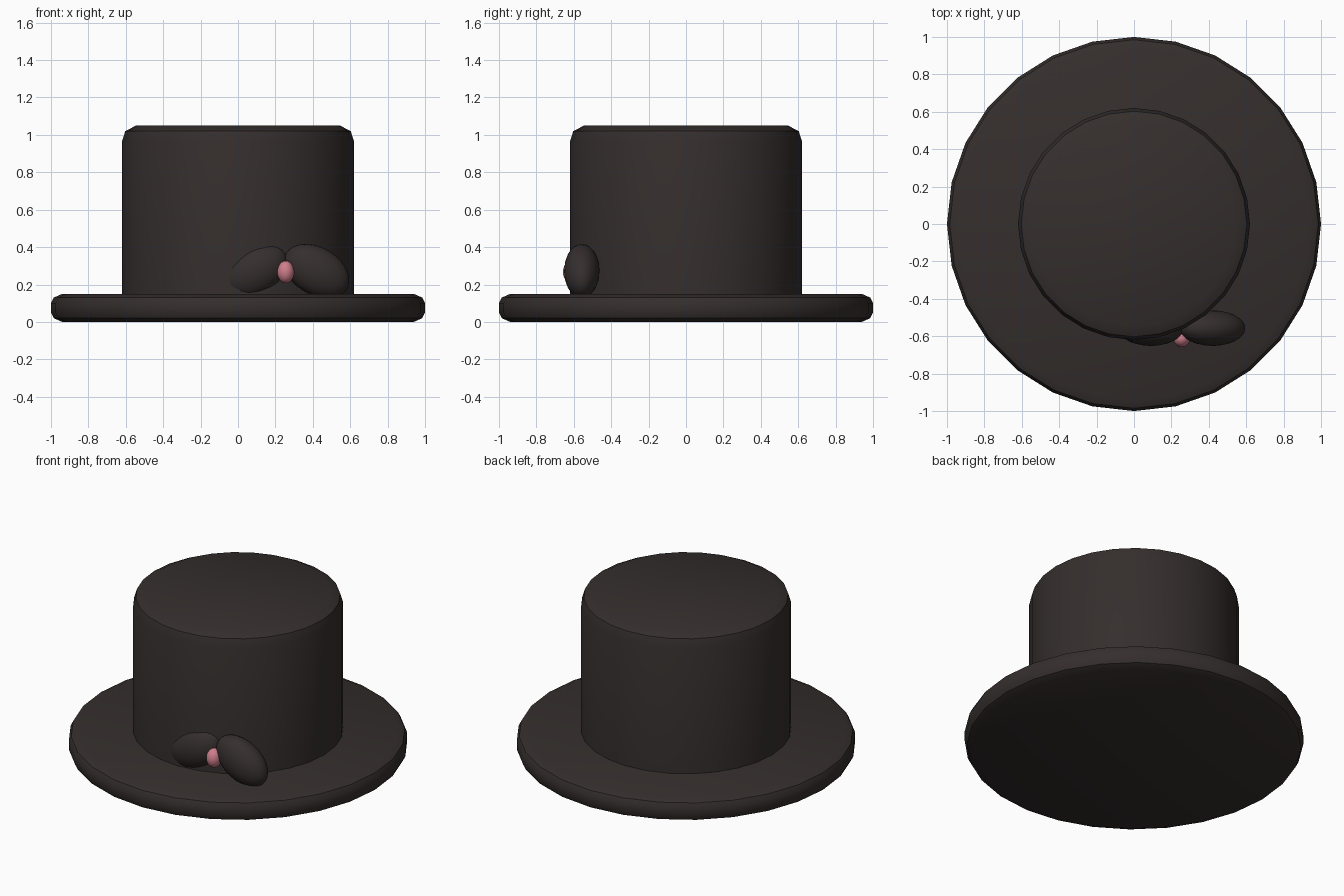
import bpy, bmesh, math
from mathutils import Matrix, Vector

if "Cube" in bpy.data.objects:
    bpy.data.objects.remove(bpy.data.objects["Cube"])

SIDES = 28


def material(name, color):
    m = bpy.data.materials.new(name)
    m.diffuse_color = (*color, 1)
    m.use_nodes = True
    m.node_tree.nodes["Principled BSDF"].inputs["Base Color"].default_value = m.diffuse_color
    return m


felt = material("dark_felt", (0.035, 0.028, 0.026))
pink = material("pink", (0.62, 0.21, 0.26))


def finish(bm, name, mat, angle):
    bmesh.ops.recalc_face_normals(bm, faces=bm.faces)
    me = bpy.data.meshes.new(name)
    bm.to_mesh(me)
    bm.free()
    me.materials.append(mat)
    ob = bpy.data.objects.new(name, me)
    bpy.context.collection.objects.link(ob)
    bpy.ops.object.select_all(action='DESELECT')
    ob.select_set(True)
    bpy.context.view_layer.objects.active = ob
    bpy.ops.object.shade_smooth_by_angle(angle=math.radians(angle))
    return ob


def lathe(name, profile, mat):
    """Closed round solid from (radius, z) points, capped at both ends."""
    bm = bmesh.new()
    rings = [[bm.verts.new((r * math.cos(2 * math.pi * i / SIDES),
                            r * math.sin(2 * math.pi * i / SIDES), z))
              for i in range(SIDES)] for r, z in profile]
    for a, b in zip(rings, rings[1:]):
        for i in range(SIDES):
            j = (i + 1) % SIDES
            bm.faces.new((a[i], a[j], b[j], b[i]))
    bm.faces.new(rings[0])
    bm.faces.new(rings[-1])
    return finish(bm, name, mat, 30)


def ellipsoid(name, center, radii, tilt, mat):
    """Stretched sphere with its poles along x, tilted about y."""
    bm = bmesh.new()
    mtx = (Matrix.Translation(Vector(center)) @ Matrix.Rotation(tilt, 4, 'Y')
           @ Matrix.Diagonal((*radii, 1)) @ Matrix.Rotation(math.pi / 2, 4, 'Y'))
    bmesh.ops.create_uvsphere(bm, u_segments=24, v_segments=14, radius=1, matrix=mtx)
    return finish(bm, name, mat, 60)


# Brim: flat disc with rounded rim
lathe("brim", [(0.94, 0), (0.985, 0.02), (1.0, 0.05), (1.0, 0.10),
               (0.985, 0.13), (0.94, 0.15)], felt)

# Crown: tall cylinder with softened top edge
lathe("crown", [(0.62, 0.10), (0.62, 0.965), (0.603, 1.02), (0.545, 1.05)], felt)

# Bow: two drooping lobes mirrored about the knot
KNOT_X = 0.255
for side, label in ((1, "right"), (-1, "left")):
    ellipsoid("bow_lobe_" + label, (KNOT_X + side * 0.165, -0.557, 0.272),
              (0.188, 0.095, 0.127), side * math.radians(30), felt)

# Knot in the middle of the bow
ellipsoid("bow_knot", (KNOT_X, -0.61, 0.267), (0.045, 0.048, 0.06), 0, pink)
